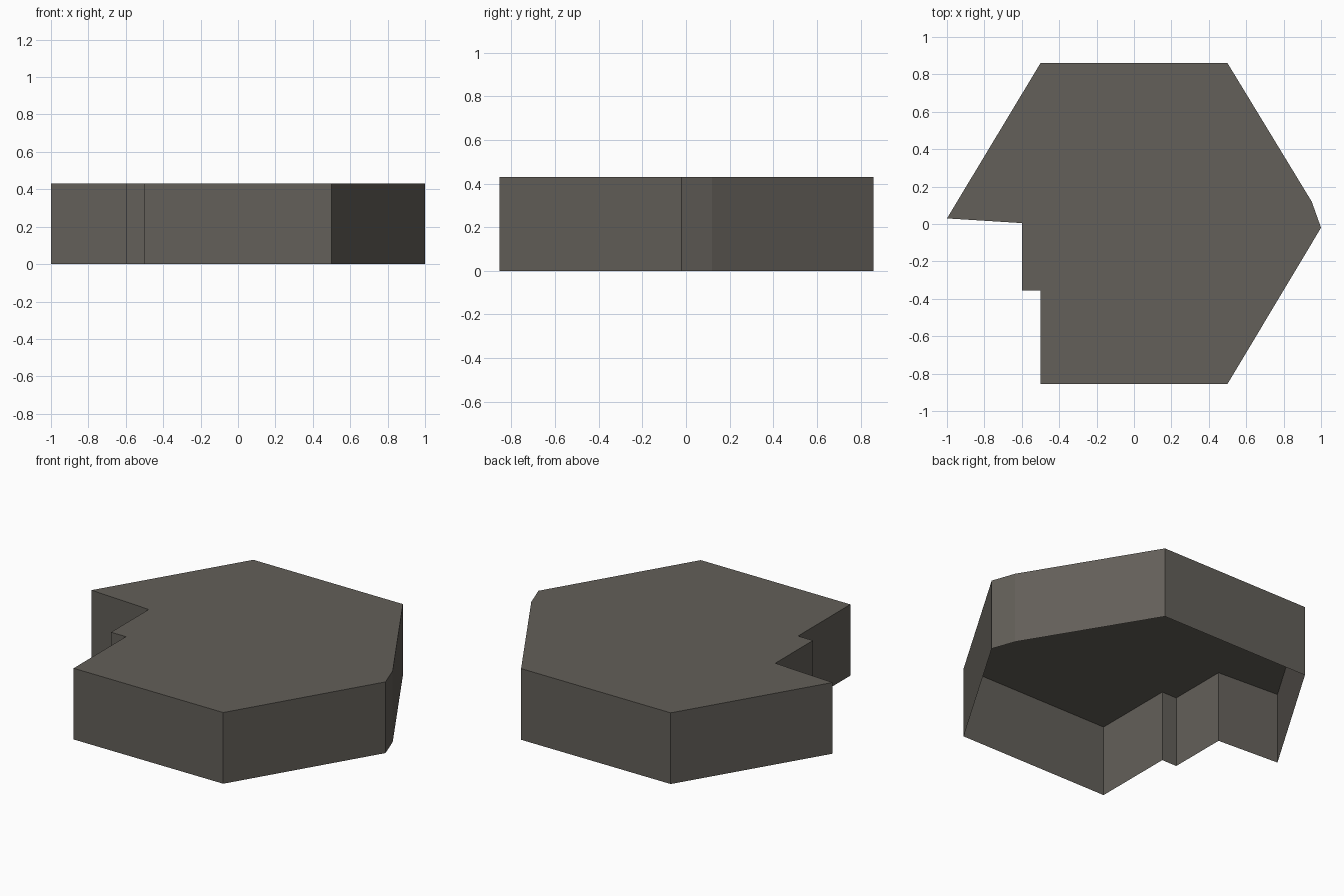
import bpy, bmesh

if "Cube" in bpy.data.objects:
    bpy.data.objects.remove(bpy.data.objects["Cube"])

HEIGHT = 0.43

# Plan outline, counter-clockwise seen from above
OUTLINE = [(-0.5, -0.855), (0.5, -0.855), (1.0, -0.02), (0.95, 0.12),
           (0.5, 0.86), (-0.5, 0.86), (-1.0, 0.03), (-0.6, 0.005),
           (-0.6, -0.355), (-0.5, -0.355)]

stone = bpy.data.materials.new("dark warm grey")
stone.diffuse_color = (0.125, 0.115, 0.1, 1)
stone.use_nodes = True
stone.node_tree.nodes["Principled BSDF"].inputs["Base Color"].default_value = stone.diffuse_color

# Hollow notched hexagonal tile: flat top and side walls, open underneath
bm = bmesh.new()
top = [bm.verts.new((x, y, HEIGHT)) for x, y in OUTLINE]
base = [bm.verts.new((x, y, 0)) for x, y in OUTLINE]
bm.faces.new(top)
for i in range(len(OUTLINE)):
    j = (i + 1) % len(OUTLINE)
    bm.faces.new((base[i], base[j], top[j], top[i]))

mesh = bpy.data.meshes.new("hex_tile")
bm.to_mesh(mesh)
bm.free()
mesh.materials.append(stone)
tile = bpy.data.objects.new("hex_tile", mesh)
bpy.context.collection.objects.link(tile)
